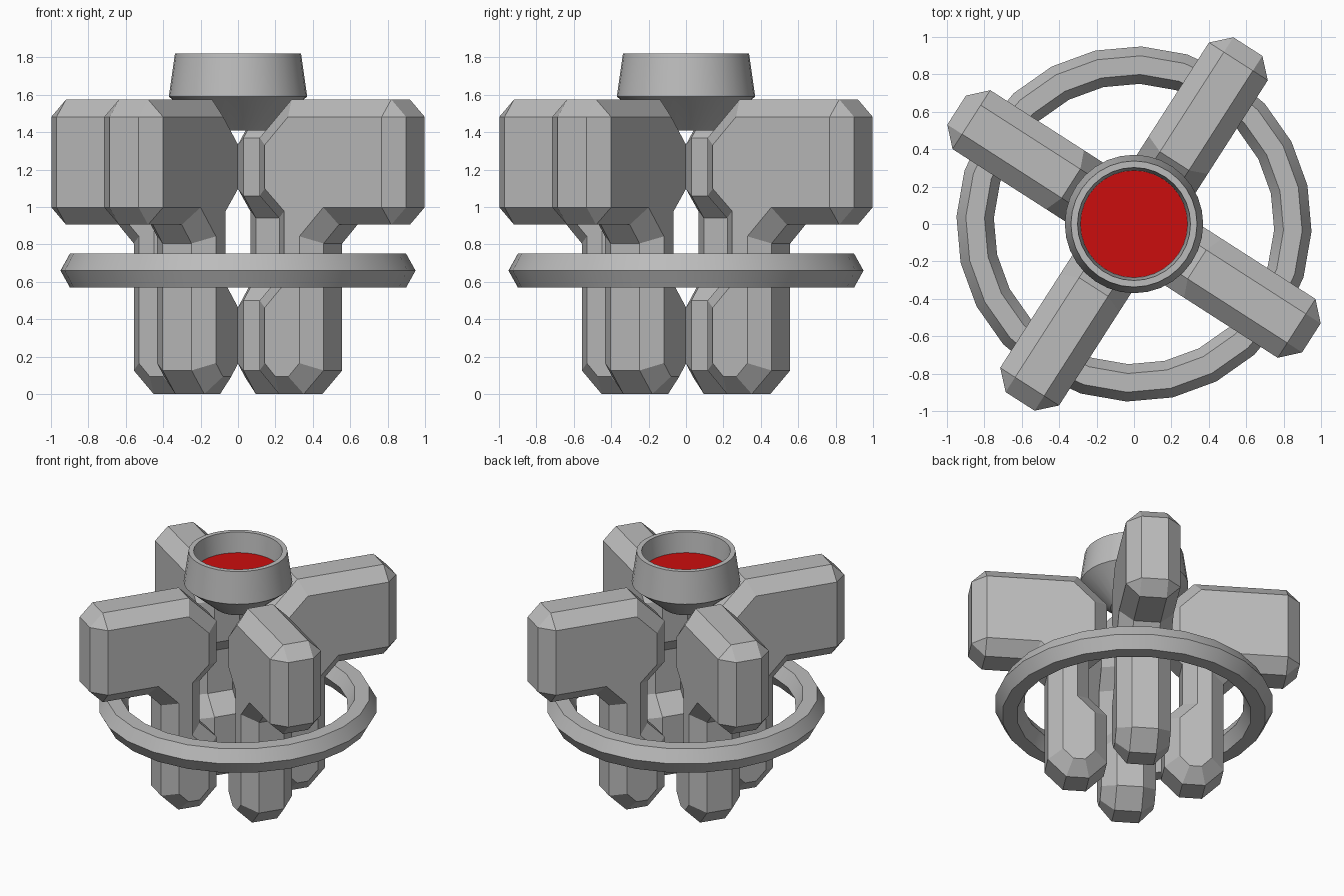
import bpy, bmesh, math

cube = bpy.data.objects.get("Cube")
if cube:
    bpy.data.objects.remove(cube, do_unlink=True)


def material(name, rgb):
    m = bpy.data.materials.new(name)
    m.use_nodes = True
    m.diffuse_color = (*rgb, 1)
    m.node_tree.nodes["Principled BSDF"].inputs["Base Color"].default_value = (*rgb, 1)
    return m


grey = material("metal grey", (0.5, 0.5, 0.5))
red = material("signal red", (0.6, 0.004, 0.004))


def finish(bm, name, mat, smooth=False):
    bmesh.ops.remove_doubles(bm, verts=bm.verts, dist=0.0005)
    bmesh.ops.recalc_face_normals(bm, faces=bm.faces)
    me = bpy.data.meshes.new(name)
    bm.to_mesh(me)
    bm.free()
    me.materials.append(mat)
    ob = bpy.data.objects.new(name, me)
    bpy.context.collection.objects.link(ob)
    if smooth:
        bpy.ops.object.select_all(action='DESELECT')
        ob.select_set(True)
        bpy.context.view_layer.objects.active = ob
        bpy.ops.object.shade_smooth_by_angle(angle=math.radians(30))
    return ob


def lathe(name, profile, sides, mat, closed=False, turn=0.0):
    """Revolve an (r, z) profile around z; open profiles get end caps."""
    bm = bmesh.new()
    rings = []
    for r, z in profile:
        angles = [turn + 2 * math.pi * i / sides for i in range(sides)]
        rings.append([bm.verts.new((r * math.cos(a), r * math.sin(a), z)) for a in angles])
    pairs = list(zip(rings, rings[1:]))
    if closed:
        pairs.append((rings[-1], rings[0]))
    else:
        bm.faces.new(rings[0])
        bm.faces.new(rings[-1])
    for a, b in pairs:
        for i in range(sides):
            j = (i + 1) % sides
            bm.faces.new((a[i], a[j], b[j], b[i]))
    return finish(bm, name, mat, smooth=True)


# Arm and leg in one slab: outline of the rim, and outline of the flat sides (r, z)
RIM = [(0.32, 0), (0.477, 0), (0.603, 0.126), (0.603, 0.805), (0.70, 0.905),
       (1.033, 0.905), (1.127, 0.998), (1.127, 1.482), (1.033, 1.575),
       (0.40, 1.575), (0.197, 1.37), (0.197, 1.06), (0.32, 0.94),
       (0.32, 0.625), (0.197, 0.50), (0.197, 0.126)]
SIDE = [(0.358, 0.093), (0.44, 0.093), (0.51, 0.165), (0.51, 0.843), (0.662, 0.998),
        (1.033, 0.998), (1.033, 0.998), (1.033, 1.482), (1.033, 1.482),
        (0.438, 1.482), (0.29, 1.332), (0.29, 1.098), (0.413, 0.978),
        (0.413, 0.587), (0.29, 0.462), (0.29, 0.165)]


def bracket(name, angle):
    bm = bmesh.new()
    c, s = math.cos(angle), math.sin(angle)
    rings = []
    for outline, t in ((SIDE, -0.187), (RIM, -0.092), (RIM, 0.092), (SIDE, 0.187)):
        rings.append([bm.verts.new((r * c - t * s, r * s + t * c, z)) for r, z in outline])
    n = len(RIM)
    for a, b in zip(rings, rings[1:]):
        for i in range(n):
            j = (i + 1) % n
            bm.faces.new((a[i], a[j], b[j], b[i]))
    bm.faces.new(rings[0])
    bm.faces.new(rings[-1])
    finish(bm, name, grey)


for k, label in enumerate(("front_left", "back_left", "back_right", "front_right")):
    bracket(label + "_bracket", math.radians(-32.7 + 90 * k))

# Hoop around the legs
lathe("hoop", [(0.95, 0.66), (0.90, 0.75), (0.80, 0.75), (0.75, 0.66), (0.80, 0.57), (0.90, 0.57)],
      24, grey, closed=True, turn=math.radians(-2.4))

# Cup on top with a red disc inside
lathe("cup", [(0.16, 1.41), (0.345, 1.57), (0.37, 1.59), (0.337, 1.82), (0.302, 1.82), (0.287, 1.665)],
      32, grey)
lathe("cup_disc", [(0.286, 1.666), (0.286, 1.672)], 32, red)
